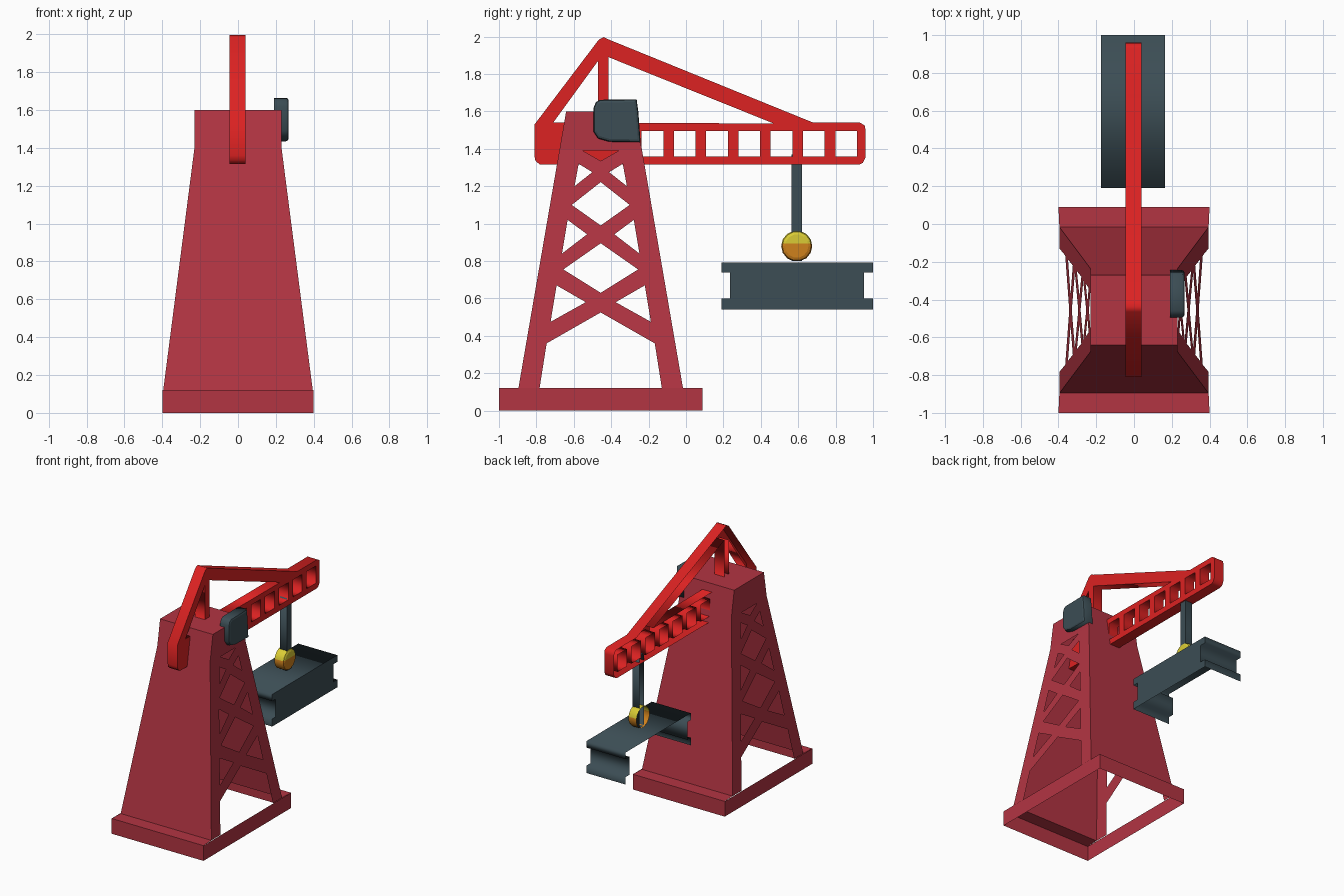
import bpy, bmesh, math

if "Cube" in bpy.data.objects:
    bpy.data.objects.remove(bpy.data.objects["Cube"])

C = -0.456  # tower centre along y


def material(name, rgb):
    m = bpy.data.materials.new(name)
    m.diffuse_color = (*rgb, 1)
    m.use_nodes = True
    m.node_tree.nodes["Principled BSDF"].inputs["Base Color"].default_value = m.diffuse_color
    return m


MAROON = material("maroon", (0.45, 0.035, 0.055))
RED = material("bright red", (0.72, 0.016, 0.016))
GREY = material("slate grey", (0.045, 0.075, 0.09))
YELLOW = material("yellow", (0.70, 0.60, 0.035))
ORANGE = material("orange", (0.62, 0.22, 0.012))


def finish(name, bm, *mats):
    me = bpy.data.meshes.new(name)
    bm.to_mesh(me)
    bm.free()
    for m in mats:
        me.materials.append(m)
    ob = bpy.data.objects.new(name, me)
    bpy.context.collection.objects.link(ob)
    return ob


def profile(loops, x0, x1):
    """Fill (y, z) loops with holes, extrude along x, leave the -x side open."""
    cu = bpy.data.curves.new("profile", 'CURVE')
    cu.dimensions = '2D'
    cu.fill_mode = 'BOTH'
    cu.extrude = (x1 - x0) / 2
    for pts in loops:
        sp = cu.splines.new('POLY')
        sp.points.add(len(pts) - 1)
        for p, (y, z) in zip(sp.points, pts):
            p.co = (y, z, 0, 1)
        sp.use_cyclic_u = True
    ob = bpy.data.objects.new("profile", cu)
    bpy.context.collection.objects.link(ob)
    dg = bpy.context.evaluated_depsgraph_get()
    me = bpy.data.meshes.new_from_object(ob.evaluated_get(dg))
    bm = bmesh.new()
    bm.from_mesh(me)
    bpy.data.objects.remove(ob)
    bpy.data.curves.remove(cu)
    bpy.data.meshes.remove(me)
    for v in bm.verts:
        y, z, x = v.co
        v.co = (x + (x0 + x1) / 2, y, z)
    bmesh.ops.remove_doubles(bm, verts=bm.verts, dist=1e-4)
    if x1 > x0:
        back = [f for f in bm.faces if all(v.co.x < x0 + 1e-4 for v in f.verts)]
        bmesh.ops.delete(bm, geom=back, context='FACES')
    bmesh.ops.recalc_face_normals(bm, faces=bm.faces)
    return bm


def bevel_cap(bm, x1, width, segs=2):
    edges = [e for e in bm.edges if all(v.co.x > x1 - 1e-4 for v in e.verts)
             and any(abs(f.normal.x) < 0.5 for f in e.link_faces)]
    bmesh.ops.dissolve_limit(bm, angle_limit=0.01, verts=bm.verts, edges=bm.edges)
    edges = [e for e in edges if e.is_valid]
    bmesh.ops.bevel(bm, geom=edges, offset=width, segments=segs, affect='EDGES', profile=0.5)


def mirror(pts):
    """Complete a half outline given as (distance from centre, z)."""
    right = [(C + u, z) for u, z in pts]
    left = [(C - u, z) for u, z in reversed(pts) if u > 0]
    return right + left


# Tower shell: solid front and back, roof, flared plinth
bm = bmesh.new()


def quad(*pts):
    bm.faces.new([bm.verts.new(p) for p in pts])


rings = [(0.395, 0.44, 0.12), (0.23, 0.2195, 1.4), (0.23, 0.185, 1.6)]
for s in (-1, 1):
    for (xa, ya, za), (xb, yb, zb) in zip(rings, rings[1:]):
        quad((-xa, C + s * ya, za), (xa, C + s * ya, za), (xb, C + s * yb, zb), (-xb, C + s * yb, zb))
    ye = C + s * 0.545
    quad((-0.4, ye, 0), (0.4, ye, 0), (0.4, ye, 0.12), (-0.4, ye, 0.12))
    quad((-0.4, ye, 0.12), (0.4, ye, 0.12), (0.395, C + s * 0.44, 0.12), (-0.395, C + s * 0.44, 0.12))
    quad((s * 0.4, C - 0.545, 0), (s * 0.4, C + 0.545, 0), (s * 0.4, C + 0.545, 0.12), (s * 0.4, C - 0.545, 0.12))
    quad((s * 0.23, C - 0.2195, 1.4), (s * 0.23, C + 0.2195, 1.4), (s * 0.23, C + 0.185, 1.6), (s * 0.23, C - 0.185, 1.6))
quad((-0.23, C - 0.185, 1.6), (0.23, C - 0.185, 1.6), (0.23, C + 0.185, 1.6), (-0.23, C + 0.185, 1.6))
bmesh.ops.remove_doubles(bm, verts=bm.verts, dist=1e-4)
bmesh.ops.recalc_face_normals(bm, faces=bm.faces)
finish("tower_shell", bm, MAROON)

# Cross-braced tower sides
lattice = [mirror([(0, 0.525), (0.289, 0.36), (0.327, 0.12), (0.44, 0.12), (0.2195, 1.4)])]
for d in ([(0, 0.63), (0.2, 0.755), (0, 0.895)],
          [(0, 0.99), (0.155, 1.10), (0, 1.222)],
          [(0, 1.335), (0.096, 1.39)]):
    lattice.append(mirror(d))
for t in ([(0.268, 0.475), (0.08, 0.58), (0.236, 0.67)],
          [(0.207, 0.84), (0.073, 0.943), (0.177, 1.02)],
          [(0.14, 1.2), (0.045, 1.275), (0.118, 1.32)]):
    for s in (-1, 1):
        lattice.append([(C + s * u, z) for u, z in t])
for s, name in ((1, "right_lattice"), (-1, "left_lattice")):
    bm = profile(lattice, 0, 0)
    for v in bm.verts:
        v.co.x = s * (0.395 - 0.165 * (v.co.z - 0.12) / 1.28)
    bm.normal_update()
    bmesh.ops.reverse_faces(bm, faces=[f for f in bm.faces if f.normal.x * s < 0])
    finish(name, bm, MAROON)

# Jib with counterweight, mast and tie bars
outline = [(-0.78, 1.315), (-0.805, 1.335), (-0.81, 1.36), (-0.81, 1.53), (-0.465, 1.985), (-0.44, 1.997),
           (-0.415, 1.985), (0.68, 1.54), (0.93, 1.54), (0.955, 1.525), (0.96, 1.5), (0.96, 1.355),
           (0.945, 1.325), (0.925, 1.315)]
jib = [outline,
       [(-0.71, 1.54), (-0.47, 1.87), (-0.47, 1.54)],
       [(-0.414, 1.54), (-0.414, 1.89), (0.47, 1.535)]]
for i in range(7):
    a = -0.237 + i * 0.1725
    jib.append([(a, 1.36), (a + 0.116, 1.36), (a + 0.116, 1.495), (a, 1.495)])
finish("jib", profile(jib, -0.045, 0.04), RED)

# Operator cab on the tower side
cab = [(-0.494, 1.49), (-0.494, 1.62), (-0.482, 1.65), (-0.46, 1.662), (-0.264, 1.665),
       (-0.255, 1.6), (-0.243, 1.435), (-0.41, 1.438), (-0.47, 1.455)]
bm = profile([cab], 0.19, 0.268)
bevel_cap(bm, 0.268, 0.015)
finish("cab", bm, GREY)

# Hoist cable
finish("cable", profile([[(0.565, 0.8), (0.62, 0.8), (0.62, 1.37), (0.565, 1.37)]], -0.03, 0.03), GREY)

# Two-tone hook block
ring = [(0.592 + 0.083 * math.cos(i * math.tau / 14), 0.88 + 0.083 * math.sin(i * math.tau / 14)) for i in range(14)]
bm = profile([ring], -0.04, 0.04)
bevel_cap(bm, 0.04, 0.02)
bmesh.ops.bisect_plane(bm, geom=bm.verts[:] + bm.edges[:] + bm.faces[:], plane_co=(0, 0, 0.895), plane_no=(0, 0, 1))
for f in bm.faces:
    f.material_index = int(f.calc_center_median().z < 0.895)
finish("hook_block", bm, YELLOW, ORANGE)

# Hanging girder, open underneath
girder = [(0.19, 0.54), (1.0, 0.54), (1.0, 0.6), (0.951, 0.6), (0.951, 0.74), (1.0, 0.74),
          (1.0, 0.793), (0.19, 0.793), (0.19, 0.74), (0.234, 0.74), (0.234, 0.6), (0.19, 0.6)]
bm = profile([girder], -0.175, 0.165)
under = [f for f in bm.faces if all(v.co.z < 0.545 for v in f.verts)]
bmesh.ops.delete(bm, geom=under, context='FACES')
finish("girder", bm, GREY)
